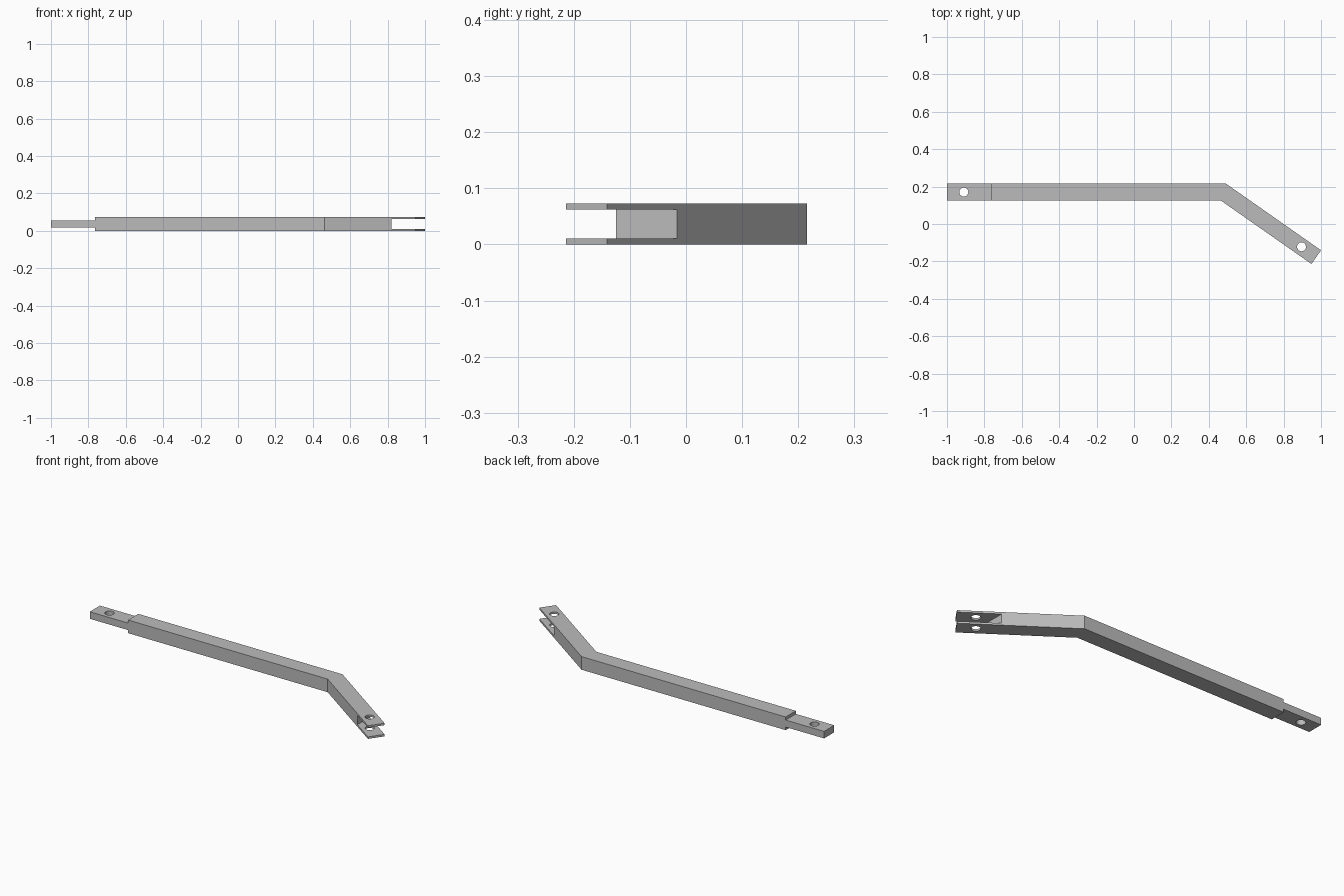
import bpy
import bmesh
import math
from mathutils import Vector

cube = bpy.data.objects.get("Cube")
if cube:
    bpy.data.objects.remove(cube, do_unlink=True)

HEIGHT = 0.073
WIDTH = 0.0895
BACK = 0.2155               # back side of the straight bar
FRONT = BACK - WIDTH
SHOULDER = -0.764           # where the tongue meets the bar
ANGLE = math.radians(35)    # bend of the forked arm
HOLE_RADIUS = 0.024

grey = bpy.data.materials.new("plain grey")
grey.use_nodes = True
grey.diffuse_color = (0.5, 0.5, 0.5, 1)
grey.node_tree.nodes["Principled BSDF"].inputs["Base Color"].default_value = (0.5, 0.5, 0.5, 1)


def prism(name, outline, bottom, top):
    """Extrude a flat outline upwards between two heights."""
    bm = bmesh.new()
    face = bm.faces.new([bm.verts.new((x, y, bottom)) for x, y in outline])
    result = bmesh.ops.extrude_face_region(bm, geom=[face])
    verts = [v for v in result["geom"] if isinstance(v, bmesh.types.BMVert)]
    bmesh.ops.translate(bm, verts=verts, vec=(0, 0, top - bottom))
    bmesh.ops.recalc_face_normals(bm, faces=bm.faces)
    mesh = bpy.data.meshes.new(name)
    bm.to_mesh(mesh)
    bm.free()
    mesh.materials.append(grey)
    obj = bpy.data.objects.new(name, mesh)
    bpy.context.collection.objects.link(obj)
    return obj


def rectangle(x0, x1, y0, y1):
    return [(x0, y0), (x1, y0), (x1, y1), (x0, y1)]


def circle(centre, radius, sides=48):
    steps = [math.tau * i / sides for i in range(sides)]
    return [(centre.x + radius * math.cos(a), centre.y + radius * math.sin(a)) for a in steps]


def cut(target, cutter):
    """Subtract a cutter from a part, then discard the cutter."""
    cutter.hide_render = True
    mod = target.modifiers.new("cut", 'BOOLEAN')
    mod.operation = 'DIFFERENCE'
    mod.solver = 'EXACT'
    mod.object = cutter
    bpy.ops.object.select_all(action='DESELECT')
    bpy.context.view_layer.objects.active = target
    target.select_set(True)
    bpy.ops.object.modifier_apply(modifier=mod.name)
    bpy.data.objects.remove(cutter, do_unlink=True)


# Bent bar: straight length, mitred bend and angled arm
along = Vector((math.cos(ANGLE), -math.sin(ANGLE)))
across = Vector((math.sin(ANGLE), math.cos(ANGLE)))
inner_bend = Vector((0.4635, FRONT))
outer_bend = Vector((inner_bend.x + WIDTH * math.tan(ANGLE / 2), BACK))
tip_back = outer_bend + along * ((1 - outer_bend.x) / along.x)
tip_front = tip_back - across * WIDTH
bar = prism("bent_bar", [(SHOULDER, FRONT), inner_bend, tip_front, tip_back,
                         outer_bend, (SHOULDER, BACK)], 0, HEIGHT)

# Fork slot and pin hole through both prongs
cut(bar, prism("slot_cutter", rectangle(0.822, 1.2, -0.4, 0.2), 0.011, HEIGHT - 0.011))
fork_pin = (tip_back + tip_front) / 2 - along * 0.096
cut(bar, prism("fork_hole_cutter", circle(fork_pin, HOLE_RADIUS), -0.1, 0.2))

# Thin tongue with its own pin hole
tongue = prism("tongue", rectangle(-1, SHOULDER, FRONT, BACK), 0.017, HEIGHT - 0.017)
tongue_pin = Vector((-0.91, (FRONT + BACK) / 2))
cut(tongue, prism("tongue_hole_cutter", circle(tongue_pin, HOLE_RADIUS), -0.1, 0.2))

# Round hole walls, crisp edges elsewhere
for part in (bar, tongue):
    bpy.ops.object.select_all(action='DESELECT')
    part.select_set(True)
    bpy.context.view_layer.objects.active = part
    bpy.ops.object.shade_smooth_by_angle(angle=math.radians(30))
